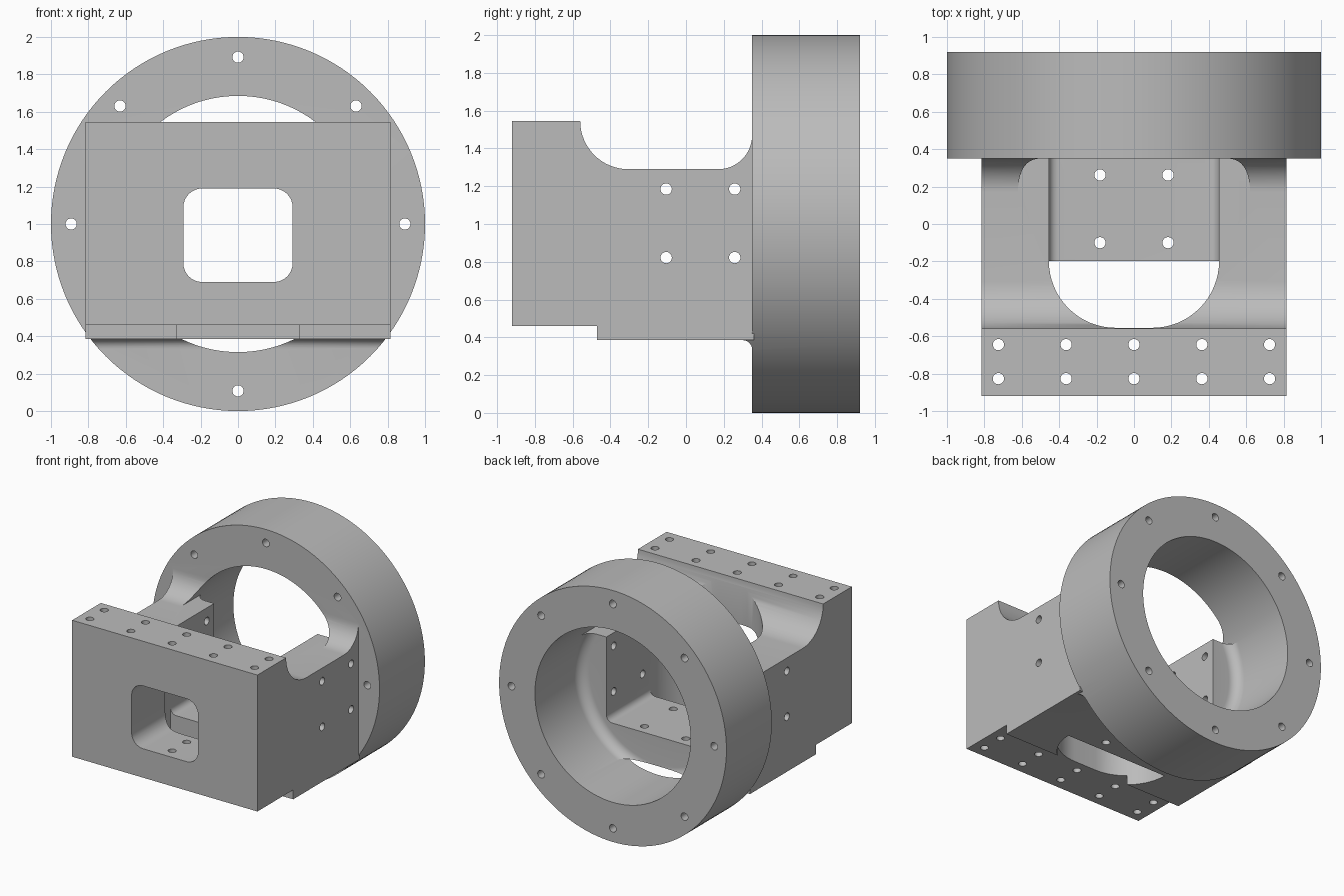
import bpy, bmesh, math
from mathutils import Vector

if "Cube" in bpy.data.objects:
    bpy.data.objects.remove(bpy.data.objects["Cube"])

grey = bpy.data.materials.new("machined_grey")
grey.diffuse_color = (0.5, 0.5, 0.5, 1)
grey.use_nodes = True
grey.node_tree.nodes["Principled BSDF"].inputs["Base Color"].default_value = grey.diffuse_color


def finish(name, bm):
    bmesh.ops.recalc_face_normals(bm, faces=bm.faces)
    me = bpy.data.meshes.new(name)
    bm.to_mesh(me)
    bm.free()
    me.materials.append(grey)
    ob = bpy.data.objects.new(name, me)
    bpy.context.collection.objects.link(ob)
    return ob


def extrude(name, pts, axis, lo, hi):
    """Extrude a 2D outline along x (y,z outline), y (x,z) or z (x,y)."""
    def place(a, b, t):
        return {'x': (t, a, b), 'y': (a, t, b), 'z': (a, b, t)}[axis]
    bm = bmesh.new()
    low = [bm.verts.new(place(a, b, lo)) for a, b in pts]
    high = [bm.verts.new(place(a, b, hi)) for a, b in pts]
    n = len(pts)
    bm.faces.new(low)
    bm.faces.new(high)
    for i in range(n):
        j = (i + 1) % n
        bm.faces.new((low[i], low[j], high[j], high[i]))
    return finish(name, bm)


def arc(cx, cy, r, a0, a1, n=16):
    return [(cx + r * math.cos(math.radians(a0 + (a1 - a0) * i / n)),
             cy + r * math.sin(math.radians(a0 + (a1 - a0) * i / n))) for i in range(n + 1)]


def circle(cx, cy, r, n):
    return arc(cx, cy, r, 0, 360 - 360 / n, n - 1)


def rect(x0, y0, x1, y1):
    return [(x0, y0), (x1, y0), (x1, y1), (x0, y1)]


def revolve(name, prof, n=128):
    """Spin (y, radius) points, starting and ending on the axis, about y at z = 1."""
    bm = bmesh.new()
    rings = [[bm.verts.new((r * math.cos(math.tau * i / n), y, 1 + r * math.sin(math.tau * i / n)))
              for i in range(n)] for y, r in prof]
    bm.faces.new(rings[0])
    bm.faces.new(rings[-1])
    for a, b in zip(rings, rings[1:]):
        for i in range(n):
            j = (i + 1) % n
            bm.faces.new((a[i], a[j], b[j], b[i]))
    return finish(name, bm)


def boolean(ob, tool, op='DIFFERENCE'):
    m = ob.modifiers.new(op.lower(), 'BOOLEAN')
    m.operation, m.object, m.solver = op, tool, 'EXACT'
    bpy.context.view_layer.objects.active = ob
    bpy.ops.object.modifier_apply(modifier=m.name)
    bpy.data.objects.remove(tool)


HOLE = 0.03

# Mounting ring with bore and eight bolt holes
ring = extrude("mount_ring", circle(0, 1, 1.0, 128), 'y', 0.35, 0.92)
boolean(ring, extrude("bore", circle(0, 1, 0.685, 128), 'y', 0, 1.2))
for k in range(8):
    a = math.tau * k / 8
    c = circle(0.892 * math.cos(a), 1 + 0.892 * math.sin(a), HOLE, 24)
    boolean(ring, extrude("bolt_hole", c, 'y', 0.2, 1.1))

# Housing block: side profile with swept top step and lower front step
side = [(-0.92, 0.46), (-0.47, 0.46), (-0.47, 0.385), (0.36, 0.385), (0.36, 1.29)]
side += arc(-0.305, 1.545, 0.255, 270, 180) + [(-0.92, 1.545)]
body = extrude("housing", side, 'x', -0.815, 0.815)
boolean(body, extrude("lip", rect(-0.7, 0.385, 0.7, 1.29), 'y', 0.34, 0.43), 'UNION')

# Rounded relief where the bore meets the block
boolean(body, revolve("relief", [(0.35, 0.3)] + arc(0.43, 0.605, 0.08, 180, 90, 10) + [(1.0, 0.685)]))

# Central pocket above the floor, with rounded floor corners
pocket = arc(-0.405, 0.67, 0.05, 180, 270, 8) + arc(0.405, 0.67, 0.05, 270, 360, 8)
pocket += [(0.455, 1.8), (-0.455, 1.8)]
boolean(body, extrude("pocket", pocket, 'y', -0.21, 0.6))

# Round-ended slot through the full height
slot = [(0.455, -0.198), (-0.455, -0.198)]
slot += arc(-0.098, -0.198, 0.357, 180, 270)[1:] + arc(0.098, -0.198, 0.357, 270, 360)[:-1]
boolean(body, extrude("slot", slot, 'z', 0, 2))

# Front window
win = []
for sx, sz, a in ((1, 1, 0), (-1, 1, 90), (-1, -1, 180), (1, -1, 270)):
    win += arc(sx * 0.192, 0.94 + sz * 0.15, 0.1, a, a + 90, 8)
boolean(body, extrude("window", win, 'y', -1.2, -0.3))

# Screw holes: front block, floor and side walls
spots = [(x, y) for x in (-0.725, -0.363, 0, 0.363, 0.725) for y in (-0.645, -0.827)]
spots += [(x, y) for x in (-0.182, 0.182) for y in (-0.1, 0.262)]
for x, y in spots:
    boolean(body, extrude("screw_hole", circle(x, y, HOLE, 24), 'z', 0, 2))
for y in (-0.105, 0.258):
    for z in (0.822, 1.185):
        boolean(body, extrude("side_hole", circle(y, z, HOLE, 24), 'x', -1, 1))

# Fillet strips between block and ring, trimmed to the ring's annulus
top = [(0.17, 1.28)] + arc(0.17, 1.47, 0.18, 270, 360) + [(0.36, 1.47), (0.36, 1.28)]
low = [(0.30, 0.395)] + arc(0.30, 0.335, 0.05, 90, 0, 10) + [(0.36, 0.335), (0.36, 0.395)]
for prof in (top, low):
    strip = extrude("fillet", prof, 'x', -0.815, 0.815)
    boolean(strip, extrude("trim_in", circle(0, 1, 0.685, 128), 'y', 0, 0.6))
    boolean(strip, extrude("trim_out", circle(0, 1, 1.0, 128), 'y', 0, 0.6), 'INTERSECT')
    boolean(body, strip, 'UNION')

# Join ring and block into one casting
boolean(body, ring, 'UNION')
body.name = "ring_mount_housing"
body.select_set(True)
bpy.context.view_layer.objects.active = body
bpy.ops.object.shade_smooth_by_angle(angle=math.radians(30))
